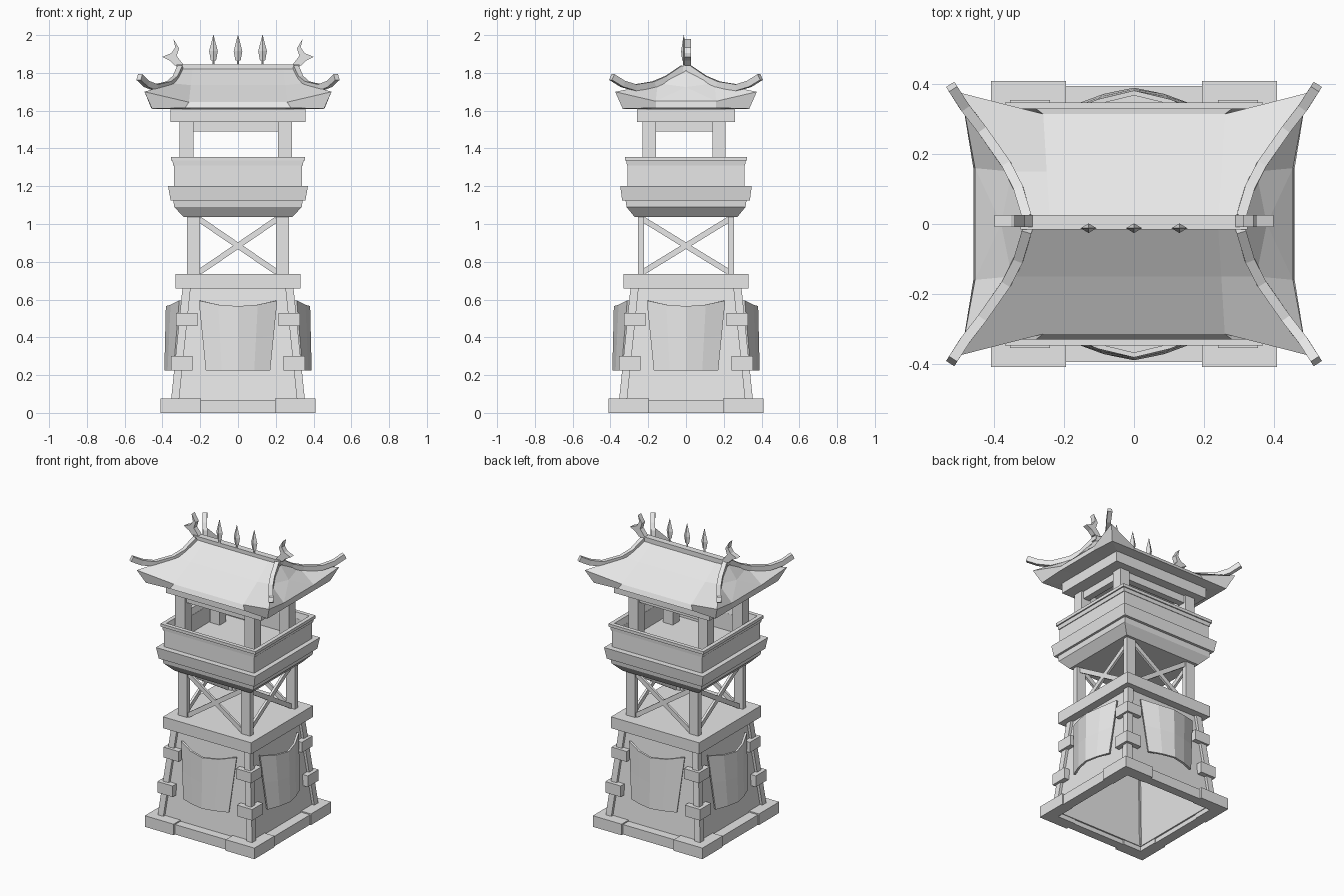
import bpy, bmesh, math
from mathutils import Vector, Matrix

if "Cube" in bpy.data.objects:
    bpy.data.objects.remove(bpy.data.objects["Cube"])

grey = bpy.data.materials.new("plain_grey")
grey.diffuse_color = (0.8, 0.8, 0.8, 1)
grey.use_nodes = True
grey.node_tree.nodes["Principled BSDF"].inputs["Base Color"].default_value = grey.diffuse_color
CORNERS = [(sx, sy) for sx in (-1, 1) for sy in (-1, 1)]


def make(name, bm):
    bmesh.ops.recalc_face_normals(bm, faces=bm.faces)
    mesh = bpy.data.meshes.new(name)
    bm.to_mesh(mesh)
    bm.free()
    mesh.materials.append(grey)
    ob = bpy.data.objects.new(name, mesh)
    bpy.context.collection.objects.link(ob)
    return ob


def loft(name, loops, caps=True, closed=False):
    """Skin a row of equal-length point loops."""
    bm = bmesh.new()
    rows = [[bm.verts.new(p) for p in loop] for loop in loops]
    n = len(rows[0])
    pairs = list(zip(rows, rows[1:])) + ([(rows[-1], rows[0])] if closed else [])
    for a, b in pairs:
        for i in range(n):
            j = (i + 1) % n
            bm.faces.new((a[i], a[j], b[j], b[i]))
    if caps and not closed:
        bm.faces.new(rows[0])
        bm.faces.new(rows[-1])
    return make(name, bm)


def rect(hx, hy, z):
    return [(-hx, -hy, z), (hx, -hy, z), (hx, hy, z), (-hx, hy, z)]


def tiers(name, *sizes, closed=False):
    return loft(name, [rect(*s) for s in sizes], closed=closed)


def box(name, x0, x1, y0, y1, z0, z1):
    return loft(name, [[(x0, y0, z), (x1, y0, z), (x1, y1, z), (x0, y1, z)] for z in (z0, z1)])


def angle_block(name, outer, arm, thick, z0, z1):
    """L-shaped block wrapped round each of the four corners."""
    i = outer - thick
    shape = [(outer, outer), (arm, outer), (arm, i), (i, i), (i, arm), (outer, arm)]
    for sx, sy in CORNERS:
        loft(name, [[(sx * x, sy * y, z) for x, y in shape] for z in (z0, z1)])


def sweep(name, path, w, h):
    """Rectangular bar along a path, kept upright."""
    pts = [Vector(p) for p in path]
    loops = []
    for k, p in enumerate(pts):
        t = (pts[min(k + 1, len(pts) - 1)] - pts[max(k - 1, 0)]).normalized()
        side = t.cross(Vector((0, 0, 1))).normalized()
        up = side.cross(t)
        loops.append([p + side * a * w / 2 + up * b * h / 2
                      for a, b in ((-1, -1), (1, -1), (1, 1), (-1, 1))])
    return loft(name, loops)


# Plinth: a low frame with thicker corner blocks
tiers("plinth_frame", (.402, .395, 0), (.402, .395, .067), (.335, .335, .067), (.335, .335, 0), closed=True)
angle_block("plinth_corner", .41, .195, .08, 0, .075)

# Hollow tapered base, open below
tiers("base_wall", (.34, .34, .03), (.275, .275, .67), (.26, .26, .67), (.325, .325, .03), closed=True)
for sx, sy in CORNERS:
    loft("base_corner_post", [[(sx * x, sy * y, z) for x, y in ((a, a), (b, a), (b, b), (a, b))]
                              for a, b, z in ((.315, .357, .04), (.25, .293, .67))])
angle_block("lower_bracket", .355, .24, .04, .225, .30)
angle_block("upper_bracket", .328, .215, .045, .46, .53)

# Bowed panels hung on each side of the base
for k in range(4):
    bm = bmesh.new()
    rows = []
    for v in (0, .5, 1):
        row = []
        for u in (-1, -.5, 0, .5, 1):
            bulge = 1 - abs(u) ** 1.5
            d = .335 - .03 * v + bulge * (.048 + .022 * v)
            z = .225 + v * (.37 - .03 * (1 - u * u))
            row.append(bm.verts.new((u * (.168 + .037 * v), -d, z)))
        rows.append(row)
    for a, b in zip(rows, rows[1:]):
        for i in range(4):
            bm.faces.new((a[i], a[i + 1], b[i + 1], b[i]))
    bmesh.ops.rotate(bm, verts=bm.verts, matrix=Matrix.Rotation(k * math.pi / 2, 3, 'Z'))
    panel = make("hanging_panel", bm)
    sol = panel.modifiers.new("thickness", 'SOLIDIFY')
    sol.thickness = .014
    sol.offset = 0

# Collar and open braced storey
tiers("base_collar", (.33, .33, .658), (.33, .33, .735))
for sx, sy in CORNERS:
    box("middle_post", *sorted((sx * .202, sx * .27)), *sorted((sy * .222, sy * .255)), .73, 1.05)
for s in (-1, 1):
    for f in (-1, 1):
        sweep("front_brace", [(-.205, s * .238, .885 - f * .14), (.205, s * .238, .885 + f * .14)], .016, .03)
        sweep("side_brace", [(s * .236, -.228, .885 - f * .14), (s * .236, .228, .885 + f * .14)], .016, .03)

# Balcony: flared underside, stepped rim and hollow parapet
tiers("balcony_underside", (.287, .272, 1.037), (.338, .315, 1.09), (.342, .32, 1.125))
tiers("balcony_rim", (.357, .338, 1.125), (.37, .348, 1.2))
tiers("parapet", (.338, .31, 1.195), (.338, .31, 1.315), (.315, .287, 1.315), (.315, .287, 1.195), closed=True)
tiers("parapet_rail", (.343, .313, 1.31), (.347, .315, 1.335), (.355, .322, 1.335), (.355, .322, 1.355),
      (.328, .295, 1.355), (.315, .287, 1.31), closed=True)

# Lookout posts, lintels and roof plate
for x in (-.272, .248):
    for y in (-.195, .175):
        box("lookout_post", x - .037, x + .037, y - .035, y + .035, 1.19, 1.55)
for y in (-.195, .175):
    box("front_lintel", -.24, .22, y - .022, y + .022, 1.49, 1.55)
for x in (-.272, .248):
    box("side_lintel", x - .022, x + .022, -.17, .15, 1.49, 1.55)
tiers("roof_plate", (.357, .26, 1.54), (.357, .26, 1.61))

# Hipped roof with upturned corners: one quarter, mirrored twice
P = dict(R0=(0, 0, 1.83), R1=(.24, 0, 1.83), R2=(.30, 0, 1.83),
         M0=(0, .15, 1.735), M1=(.25, .15, 1.735), M2=(.35, .15, 1.745),
         E0=(0, .315, 1.645), E1=(.26, .315, 1.645), C=(.495, .375, 1.70),
         S=(.38, 0, 1.725), E2=(.455, .16, 1.65), E3=(.455, 0, 1.65),
         B0=(0, .33, 1.615), B1=(.28, .33, 1.615), BC=(.455, .335, 1.61),
         B2=(.46, .16, 1.615), B3=(.46, 0, 1.615), P=(0, 0, 1.605))
quarter = ["R0 R1 M1 M0", "R1 R2 M2 M1", "M0 M1 E1 E0", "M1 M2 C E1", "R2 S M2", "S E3 E2",
           "S E2 M2", "M2 E2 C", "E0 E1 B1 B0", "E1 C BC B1", "C E2 B2 BC", "E2 E3 B3 B2",
           "P B0 B1", "P B1 BC", "P BC B2", "P B2 B3"]
bm = bmesh.new()
for sx, sy in CORNERS:
    vs = {k: bm.verts.new((sx * x, sy * y, z)) for k, (x, y, z) in P.items()}
    for f in quarter:
        bm.faces.new([vs[k] for k in f.split()])
bmesh.ops.remove_doubles(bm, verts=bm.verts, dist=1e-4)
make("roof", bm)

# Ridge bar and swept hip bars
box("ridge_bar", -.325, .325, -.016, .026, 1.81, 1.845)
for sx, sy in CORNERS:
    path = [(.305, .015, 1.825), (.33, .10, 1.768), (.365, .17, 1.738), (.435, .27, 1.722),
            (.485, .335, 1.742), (.522, .393, 1.778)]
    sweep("hip_bar", [(sx * x, sy * y, z) for x, y, z in path], .028, .034)

# Curled horns at the ridge ends
horn = [(.285, 1.838), (.325, 1.89), (.312, 1.93), (.342, 1.98), (.332, 1.935),
        (.352, 1.905), (.40, 1.885), (.362, 1.865), (.335, 1.838)]
for s in (-1, 1):
    loft("ridge_horn", [[(s * x, y, z) for x, z in horn] for y in (-.008, .026)])

# Spear finials on the ridge
for x in (-.13, 0, .13):
    loops = [[(x + r * c, -.012 + .6 * r * d, z) for c, d in ((1, 0), (0, 1), (-1, 0), (0, -1))]
             for r, z in ((.006, 1.83), (.006, 1.865), (.014, 1.866), (.023, 1.915), (.001, 2.0))]
    loft("spear_finial", loops)
